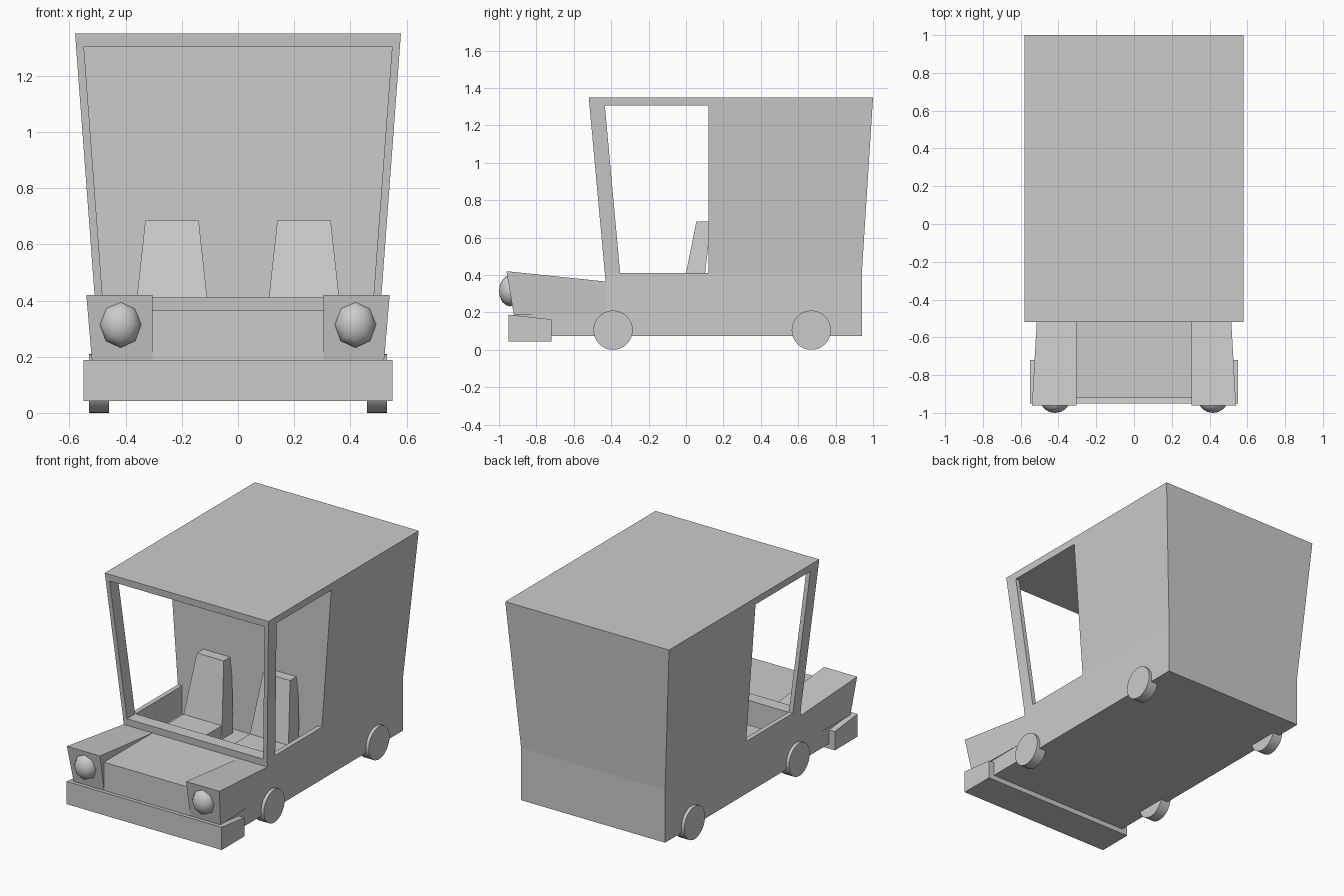
import bpy, bmesh, math
from mathutils import Matrix

if "Cube" in bpy.data.objects:
    bpy.data.objects.remove(bpy.data.objects["Cube"])


def finish(name, bm, mirror=False):
    bmesh.ops.recalc_face_normals(bm, faces=bm.faces)
    me = bpy.data.meshes.new(name)
    bm.to_mesh(me)
    bm.free()
    ob = bpy.data.objects.new(name, me)
    bpy.context.collection.objects.link(ob)
    if mirror:
        ob.modifiers.new("Mirror", 'MIRROR').use_mirror_merge = False
    return ob


def loft(name, *rings, mirror=False):
    bm = bmesh.new()
    loops = [[bm.verts.new(p) for p in r] for r in rings]
    for a, b in zip(loops, loops[1:]):
        for i in range(4):
            j = (i + 1) % 4
            bm.faces.new((a[i], a[j], b[j], b[i]))
    bm.faces.new(loops[0])
    bm.faces.new(loops[-1])
    return finish(name, bm, mirror)


def flat(z, x0, x1, y0, y1):
    return [(x0, y0, z), (x1, y0, z), (x1, y1, z), (x0, y1, z)]


def wide(z, half, y0, y1):
    return flat(z, -half, half, y0, y1)


# Outward lean of the upper body: half width, windscreen line, tail line
def side(z):
    return 0.51 + 0.07 * (z - 0.41) / 0.94


def nose(z):
    return -0.43 - 0.09 * (z - 0.365) / 0.985


def tail(z):
    return 0.94 + 0.06 * (z - 0.41) / 0.94


BASE, FLOOR, HOOD, SILL, HEAD, TOP = 0.075, 0.23, 0.365, 0.41, 1.305, 1.35
DOOR0, DOOR1 = -0.35, 0.12

# Lower body
loft("engine_bay", wide(BASE, 0.51, -0.92, -0.43), wide(HOOD, 0.51, -0.92, -0.43))
loft("cowl", wide(BASE, 0.51, -0.43, DOOR0), wide(HOOD, 0.51, -0.43, DOOR0),
     wide(SILL, 0.51, nose(SILL), DOOR0))
loft("cab_floor", wide(BASE, 0.48, DOOR0, DOOR1), wide(FLOOR, 0.48, DOOR0, DOOR1))
loft("door_panel", flat(BASE, 0.48, 0.51, DOOR0, DOOR1),
     flat(SILL, 0.48, 0.51, DOOR0, DOOR1), mirror=True)

# Rear box, roof and windscreen pillars
loft("rear_box", wide(BASE, 0.51, DOOR1, 0.94), wide(SILL, 0.51, DOOR1, 0.94),
     wide(HEAD, side(HEAD), DOOR1, tail(HEAD)))
loft("roof", wide(HEAD, side(HEAD), nose(HEAD), tail(HEAD)),
     wide(TOP, side(TOP), nose(TOP), tail(TOP)))
loft("windscreen_pillar",
     *[flat(z, side(z) - 0.028, side(z), nose(z), nose(z) + 0.082) for z in (SILL, HEAD)],
     mirror=True)

# Front fenders, raised and flared toward the nose
loft("fender",
     [(0.305, -0.92, 0.185), (0.52, -0.92, 0.185), (0.54, -0.96, 0.42), (0.305, -0.96, 0.42)],
     [(0.305, -0.43, 0.185), (0.51, -0.43, 0.185), (0.51, -0.43, HOOD), (0.305, -0.43, HOOD)],
     mirror=True)

# Bumper
loft("bumper", *[[(-0.55, y, 0.043), (0.55, y, 0.043), (0.55, y, z), (-0.55, y, z)]
                 for y, z in ((-0.95, 0.188), (-0.72, 0.163))])

# Seats
loft("seat_back", flat(FLOOR, 0.09, 0.38, -0.036, 0.08), flat(0.685, 0.14, 0.33, 0.055, 0.135),
     mirror=True)
loft("seat_cushion", flat(FLOOR, 0.10, 0.372, -0.25, 0.08), flat(0.31, 0.10, 0.372, -0.25, 0.08),
     mirror=True)

# Headlights
bm = bmesh.new()
bmesh.ops.create_uvsphere(bm, u_segments=8, v_segments=8, radius=1, matrix=(
    Matrix.Translation((0.418, -0.94, 0.315)) @ Matrix.Diagonal((0.074, 0.06, 0.083, 1))
    @ Matrix.Rotation(math.pi / 2, 4, 'X')))
for f in bm.faces:
    f.smooth = True
finish("headlight", bm, mirror=True)

# Wheels
for name, y in (("front_wheel", -0.39), ("rear_wheel", 0.67)):
    bm = bmesh.new()
    bmesh.ops.create_cone(bm, cap_ends=True, segments=32, radius1=0.105, radius2=0.105,
                          depth=0.07, matrix=Matrix.Translation((0.495, y, 0.105))
                          @ Matrix.Rotation(math.pi / 2, 4, 'Y'))
    for f in bm.faces:
        f.smooth = len(f.verts) == 4
    for e in bm.edges:
        e.smooth = all(len(f.verts) == 4 for f in e.link_faces)
    finish(name, bm, mirror=True)
